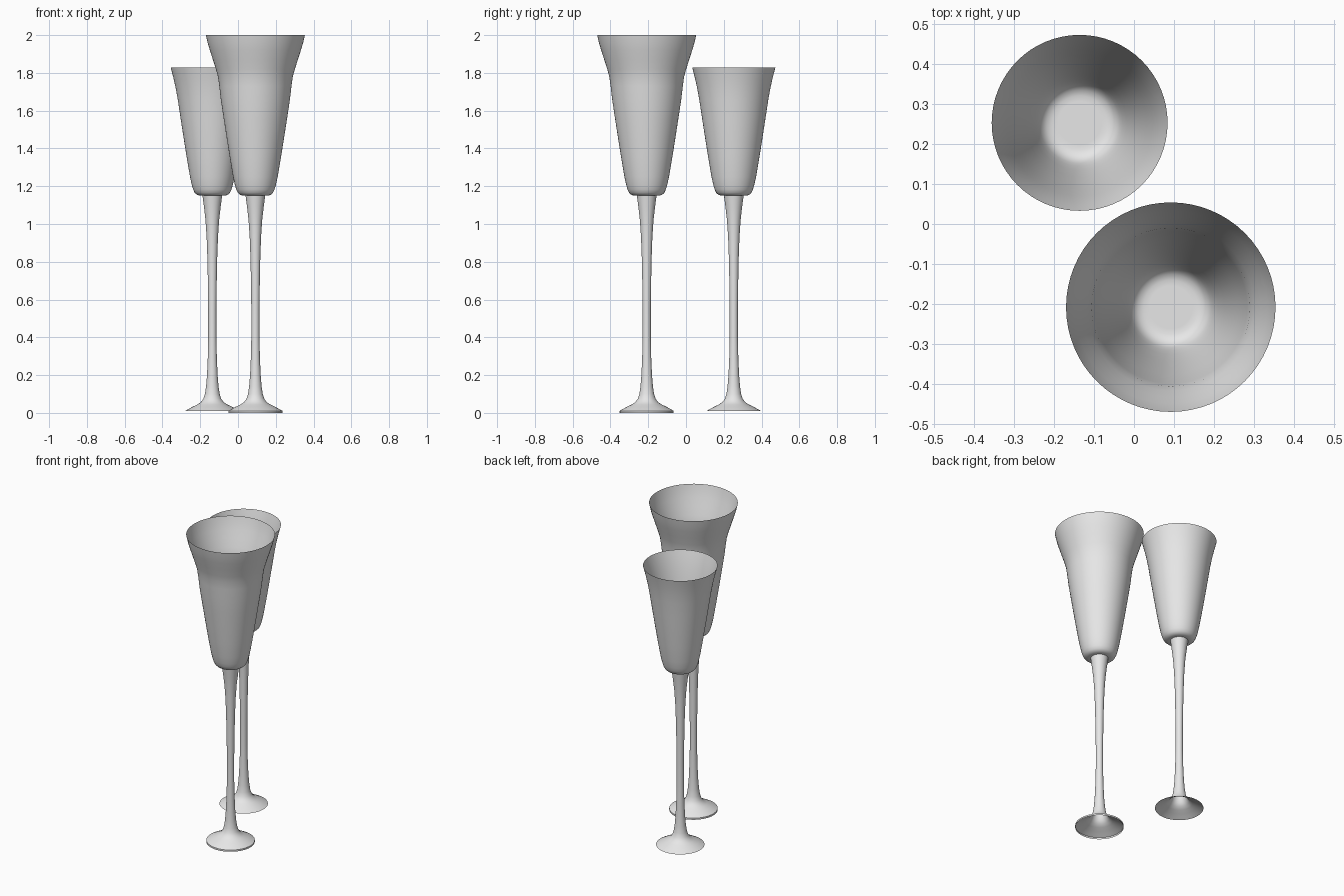
import bpy, bmesh, math

if "Cube" in bpy.data.objects:
    bpy.data.objects.remove(bpy.data.objects["Cube"])

SEG = 64
mat = bpy.data.materials.new("pale grey glass")
mat.diffuse_color = (0.8, 0.8, 0.8, 1)
mat.use_nodes = True
mat.node_tree.nodes["Principled BSDF"].inputs["Base Color"].default_value = mat.diffuse_color

# (radius, height) profiles: hollow flared foot and stem, then the cup
STEM = [(0.125, 0.021), (0.105, 0.032), (0.08, 0.044), (0.06, 0.057), (0.047, 0.075),
        (0.039, 0.10), (0.033, 0.14), (0.028, 0.20), (0.024, 0.29), (0.0215, 0.40),
        (0.0215, 0.55), (0.0235, 0.70), (0.026, 0.82), (0.030, 0.93),
        (0.036, 1.02), (0.044, 1.09), (0.052, 1.15)]
CUP = [(0.054, 1.150), (0.068, 1.150), (0.082, 1.155), (0.093, 1.165), (0.101, 1.182),
       (0.108, 1.205), (0.118, 1.25), (0.135, 1.35), (0.151, 1.45), (0.168, 1.56),
       (0.183, 1.66)]


def lathe(name, profile, x, y, cap=False):
    """Spin a profile into an open shell; cap closes the first ring."""
    bm = bmesh.new()
    rings = []
    for r, z in profile:
        rings.append([bm.verts.new((r * math.cos(2 * math.pi * i / SEG),
                                    r * math.sin(2 * math.pi * i / SEG), z))
                      for i in range(SEG)])
    for a, b in zip(rings, rings[1:]):
        for i in range(SEG):
            j = (i + 1) % SEG
            bm.faces.new((a[i], a[j], b[j], b[i]))
    if cap:
        bm.faces.new(rings[0][::-1])
    mesh = bpy.data.meshes.new(name)
    bm.to_mesh(mesh)
    bm.free()
    mesh.materials.append(mat)
    ob = bpy.data.objects.new(name, mesh)
    bpy.context.collection.objects.link(ob)
    ob.location = (x, y, 0)
    bpy.ops.object.select_all(action='DESELECT')
    ob.select_set(True)
    bpy.context.view_layer.objects.active = ob
    bpy.ops.object.shade_smooth_by_angle(angle=math.radians(50))
    return ob


# Large glass with a widely flared rim; its foot has a thin lip
lathe("large_glass_stem", [(0.143, 0.0), (0.143, 0.011)] + STEM, 0.092, -0.208)
lathe("large_glass_cup", CUP + [(0.191, 1.73), (0.198, 1.78), (0.209, 1.82),
                                (0.225, 1.87), (0.241, 1.92), (0.253, 1.96), (0.262, 2.0)],
      0.092, -0.208, cap=True)

# Small glass with a shorter cup
lathe("small_glass_stem", [(0.143, 0.011)] + STEM, -0.136, 0.253)
lathe("small_glass_cup", CUP + [(0.194, 1.72), (0.205, 1.77), (0.214, 1.805), (0.22, 1.828)],
      -0.136, 0.253, cap=True)
